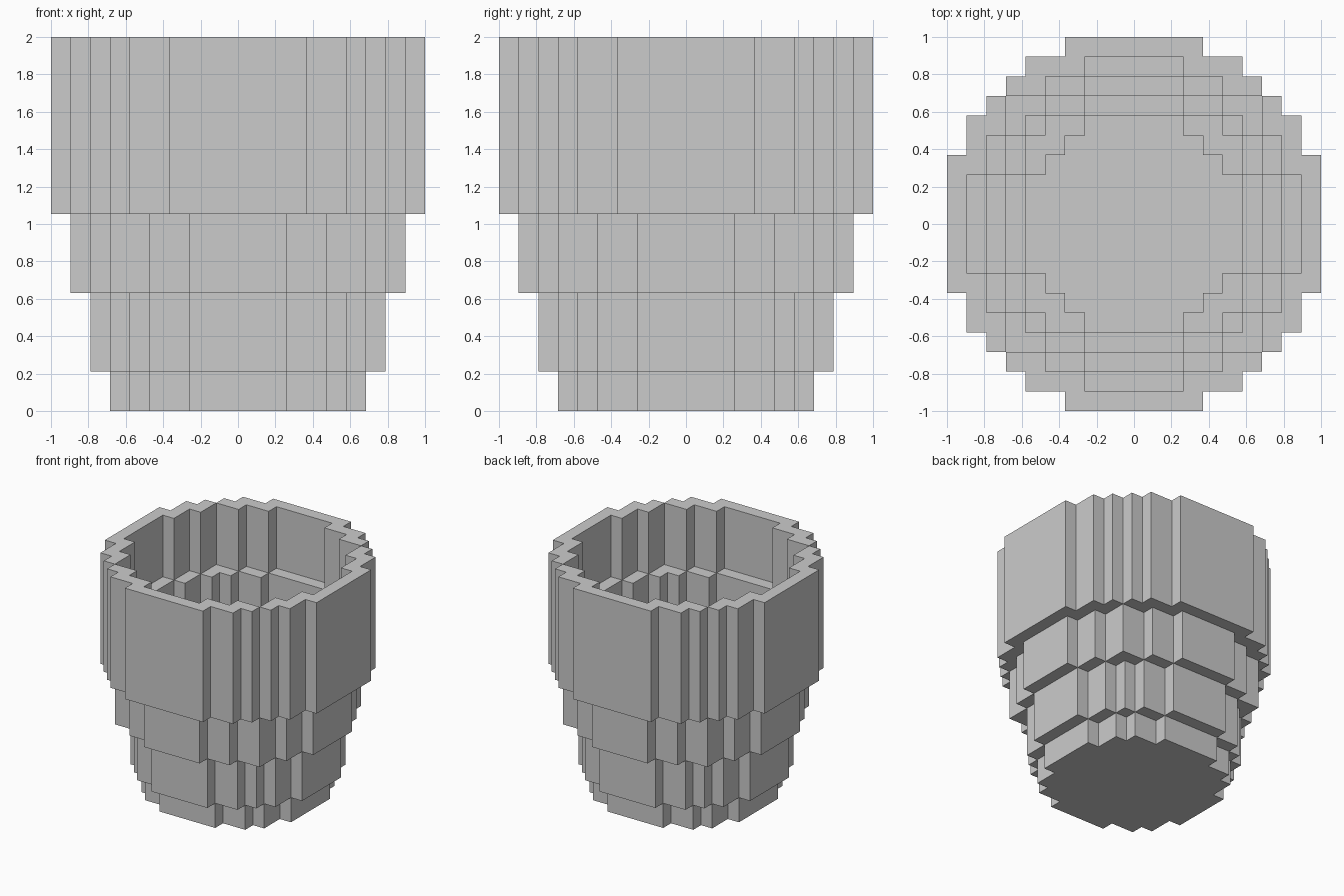
import bpy, bmesh, math

if "Cube" in bpy.data.objects:
    bpy.data.objects.remove(bpy.data.objects["Cube"])

U = 2 / 19  # size of one block


def stepped_outline(n):
    """Outline of a blocky disc that is n blocks wide."""
    r = n / 2
    m = n // 2
    reach = [int(math.sqrt(r * r - j * j)) for j in range(m + 1)]
    quarter = []
    prev = None
    for j in range(m + 1):
        w = reach[j] + 0.5
        if w != prev:
            if prev is not None:
                quarter += [(prev, j - 0.5), (w, j - 0.5)]
            prev = w
    quarter.append((prev, m + 0.5))
    right = [(x, -y) for x, y in reversed(quarter)] + quarter
    return right + [(-x, -y) for x, y in right]


def disc(name, n, z0, z1):
    bm = bmesh.new()
    face = bm.faces.new([bm.verts.new((x * U, y * U, z0 * U))
                         for x, y in stepped_outline(n)])
    top = bmesh.ops.extrude_face_region(bm, geom=[face])["geom"]
    bmesh.ops.translate(bm, vec=(0, 0, (z1 - z0) * U),
                        verts=[g for g in top if isinstance(g, bmesh.types.BMVert)])
    bmesh.ops.recalc_face_normals(bm, faces=bm.faces)
    mesh = bpy.data.meshes.new(name)
    bm.to_mesh(mesh)
    bm.free()
    obj = bpy.data.objects.new(name, mesh)
    bpy.context.collection.objects.link(obj)
    return obj


def combine(obj, other, operation):
    mod = obj.modifiers.new(operation, "BOOLEAN")
    mod.operation = operation
    mod.solver = "EXACT"
    mod.object = other
    bpy.context.view_layer.objects.active = obj
    bpy.ops.object.modifier_apply(modifier=mod.name)
    bpy.data.objects.remove(other)


# Outer tiers, widening upwards
pot = disc("pot", 13, 0, 3)
for n, z0, z1 in [(15, 2, 7), (17, 6, 11), (19, 10, 19)]:
    combine(pot, disc("tier", n, z0, z1), "UNION")

# Hollow with matching inner ledges
hollow = disc("hollow", 11, 2, 7)
for n, z0, z1 in [(13, 6, 11), (15, 10, 15), (17, 14, 20)]:
    combine(hollow, disc("hollow_tier", n, z0, z1), "UNION")
combine(pot, hollow, "DIFFERENCE")
